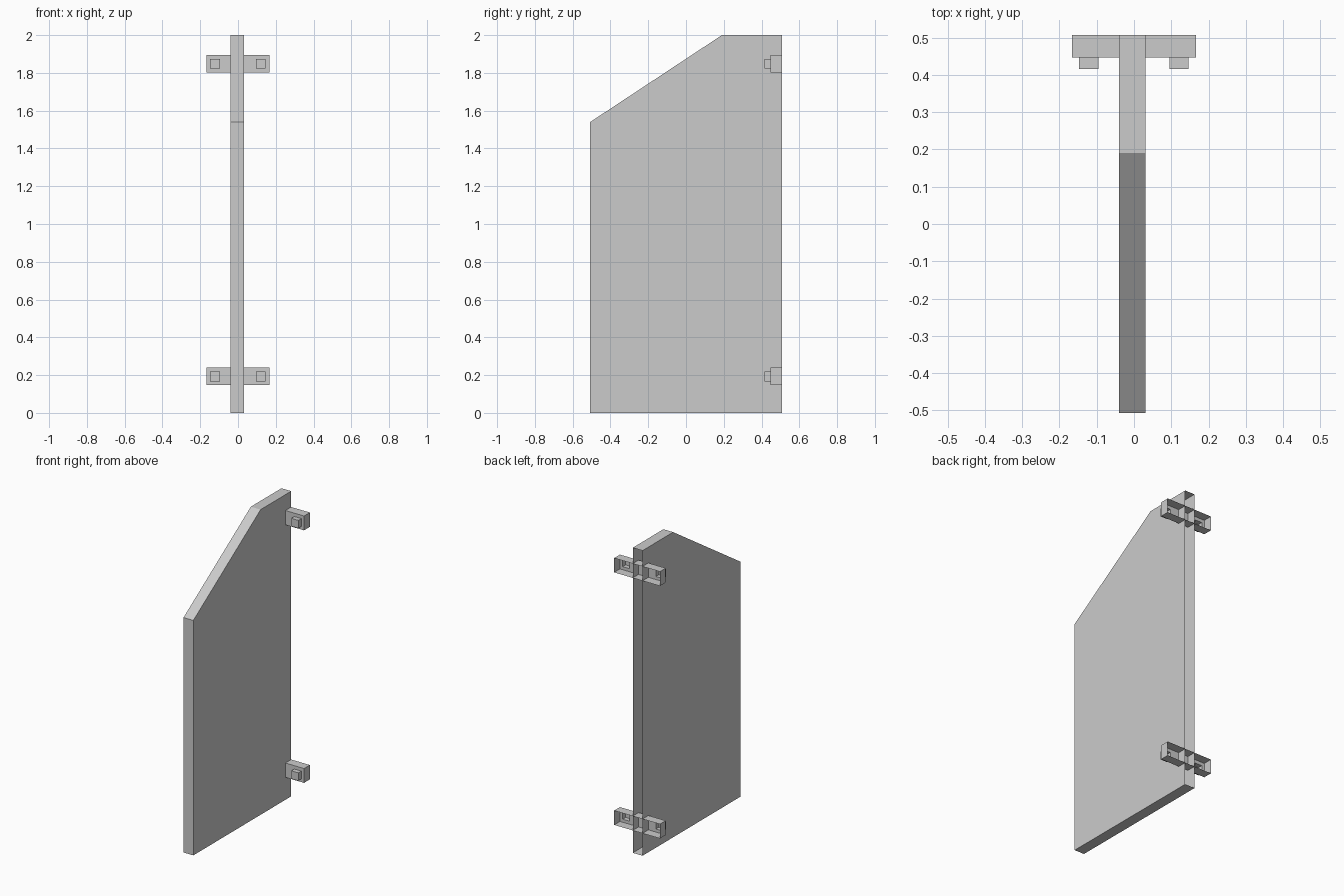
import bpy, bmesh

if "Cube" in bpy.data.objects:
    bpy.data.objects.remove(bpy.data.objects["Cube"])

BACK = 0.507  # open wall side shared by panel and brackets


def finish(bm, name):
    bmesh.ops.recalc_face_normals(bm, faces=bm.faces)
    me = bpy.data.meshes.new(name)
    bm.to_mesh(me)
    bm.free()
    ob = bpy.data.objects.new(name, me)
    bpy.context.collection.objects.link(ob)
    return ob


def move(bm, geom, vec):
    verts = [g for g in geom if isinstance(g, bmesh.types.BMVert)]
    bmesh.ops.translate(bm, verts=verts, vec=vec)


# Divider panel: sloped side profile extruded in x, open at the back
def make_panel():
    bm = bmesh.new()
    profile = [(-BACK, 0), (BACK, 0), (BACK, 2), (0.19, 2), (-BACK, 1.54)]
    face = bm.faces.new([bm.verts.new((-0.04, y, z)) for y, z in profile])
    ext = bmesh.ops.extrude_face_region(bm, geom=[face], use_keep_orig=True)
    move(bm, ext["geom"], (0.071, 0, 0))
    bmesh.ops.recalc_face_normals(bm, faces=bm.faces)
    rear = [f for f in bm.faces if all(v.co.y > BACK - 1e-4 for v in f.verts)]
    bmesh.ops.delete(bm, geom=rear, context="FACES_ONLY")
    return finish(bm, "divider_panel")


# Bracket: open-backed channel with two hollow square bosses on the front
def make_bracket(name, z0):
    bm = bmesh.new()
    xs = [-0.166, -0.147, -0.095, 0.095, 0.146, 0.166]
    zs = [z0, z0 + 0.02, z0 + 0.072, z0 + 0.094]
    front = 0.447
    grid = [[bm.verts.new((x, front, z)) for z in zs] for x in xs]
    bosses = []
    for i in range(5):
        for k in range(3):
            f = bm.faces.new((grid[i][k], grid[i + 1][k],
                              grid[i + 1][k + 1], grid[i][k + 1]))
            if k == 1 and i in (1, 3):
                bosses.append(f)
    rim = [e for e in bm.edges if e.is_boundary]
    ext = bmesh.ops.extrude_edge_only(bm, edges=rim)
    move(bm, ext["geom"], (0, BACK - front, 0))
    ext = bmesh.ops.extrude_discrete_faces(bm, faces=bosses)
    for f in ext["faces"]:
        bmesh.ops.translate(bm, verts=f.verts, vec=(0, -0.031, 0))
    return finish(bm, name)


make_panel()
for name, z0 in (("lower_bracket", 0.147), ("upper_bracket", 1.802)):
    make_bracket(name, z0)
